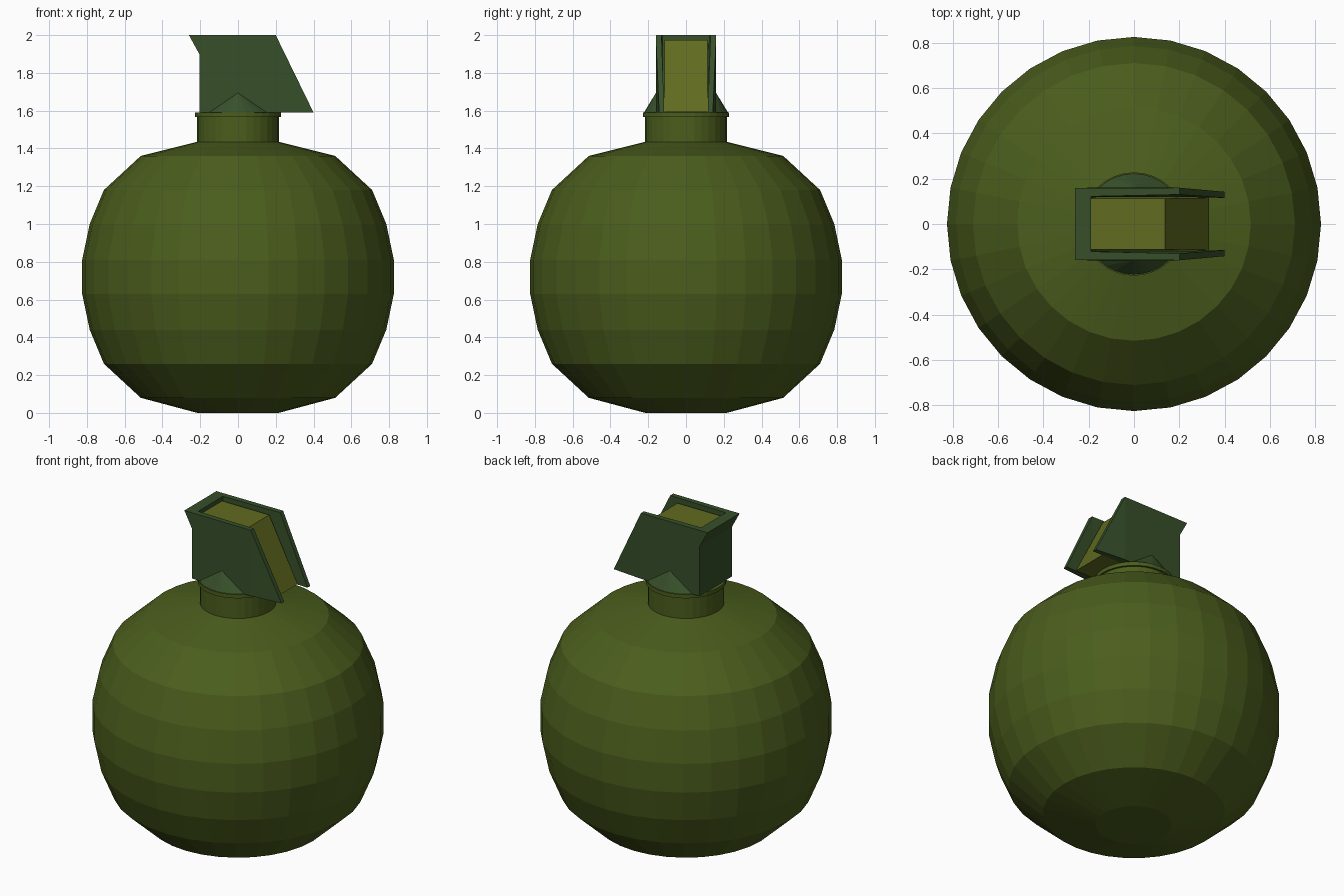
import bpy, math

if "Cube" in bpy.data.objects:
    bpy.data.objects.remove(bpy.data.objects["Cube"])

def material(name, color):
    m = bpy.data.materials.new(name)
    m.diffuse_color = (*color, 1)
    m.use_nodes = True
    m.node_tree.nodes["Principled BSDF"].inputs["Base Color"].default_value = m.diffuse_color
    return m

BODY = material("olive", (0.07, 0.11, 0.012))
HEAD = material("dark_green", (0.038, 0.08, 0.023))
CORE = material("yellow_olive", (0.12, 0.145, 0.014))

def make(name, verts, faces, mat):
    me = bpy.data.meshes.new(name)
    me.from_pydata(verts, [], faces)
    me.validate()
    me.materials.append(mat)
    ob = bpy.data.objects.new(name, me)
    bpy.context.collection.objects.link(ob)
    return ob

def lathe(name, profile, mat, n=32):
    """Revolve an (r, z) profile with flat caps."""
    verts = [(r * math.cos(2 * math.pi * i / n), r * math.sin(2 * math.pi * i / n), z)
             for r, z in profile for i in range(n)]
    faces = [(k * n + i, k * n + (i + 1) % n, (k + 1) * n + (i + 1) % n, (k + 1) * n + i)
             for k in range(len(profile) - 1) for i in range(n)]
    top = (len(profile) - 1) * n
    faces += [tuple(reversed(range(n))), tuple(range(top, top + n))]
    return make(name, verts, faces, mat)

def slab(name, points, mat, side=1):
    """Clockwise outline of (x, z, inner y, outer y) points made solid."""
    n = len(points)
    verts = [(x, a * side, z) for x, z, a, b in points] + [(x, b * side, z) for x, z, a, b in points]
    faces = [tuple(reversed(range(n))), tuple(range(n, 2 * n))]
    faces += [(i, (i + 1) % n, n + (i + 1) % n, n + i) for i in range(n)]
    if side < 0:
        faces = [tuple(reversed(f)) for f in faces]
    return make(name, verts, faces, mat)

# Faceted round shell
lathe("body", [(0.215, 0), (0.515, 0.08), (0.71, 0.26), (0.785, 0.44), (0.825, 0.63),
               (0.825, 0.81), (0.785, 1.0), (0.71, 1.18), (0.515, 1.36), (0.215, 1.435)], BODY)
# Neck with a thin collar
lathe("neck", [(0.216, 1.42), (0.216, 1.566), (0.228, 1.566), (0.228, 1.59)], BODY)

# Fuse housing: cheeks, slanting flaps and cone gussets on both sides
for side, tag in ((1, "back"), (-1, "front")):
    slab("cheek_" + tag, [(-0.26, 2, .12, .158), (0.2, 2, .13, .16), (0.2, 1.59, .12, .16),
                          (-0.205, 1.59, .12, .16), (-0.205, 1.9, .12, .16)], HEAD, side)
    slab("flap_" + tag, [(0.2, 2, .13, .16), (0.4, 1.59, .115, .142), (0.2, 1.59, .12, .16)],
         HEAD, side)
    arc = [math.radians(45 + 11.25 * i) for i in range(9)]
    verts = [(0, .159 * side, 1.695)] + [(.222 * math.cos(a), .222 * side * math.sin(a), 1.59) for a in arc]
    faces = [(0, i, i + 1) if side > 0 else (0, i + 1, i) for i in range(1, 9)]
    make("gusset_" + tag, verts, faces, HEAD)

# Rear wall with flared lip
slab("rear_wall", [(-0.26, 2, -.157, .157), (-0.19, 2, -.157, .157), (-0.17, 1.59, -.157, .157),
                   (-0.205, 1.59, -.157, .157), (-0.205, 1.9, -.157, .157)], HEAD)
# Recessed core between the cheeks
slab("core", [(-0.2, 1.975, -.113, .113), (0.137, 1.975, -.113, .113),
              (0.33, 1.592, -.116, .116), (-0.19, 1.592, -.116, .116)], CORE)
